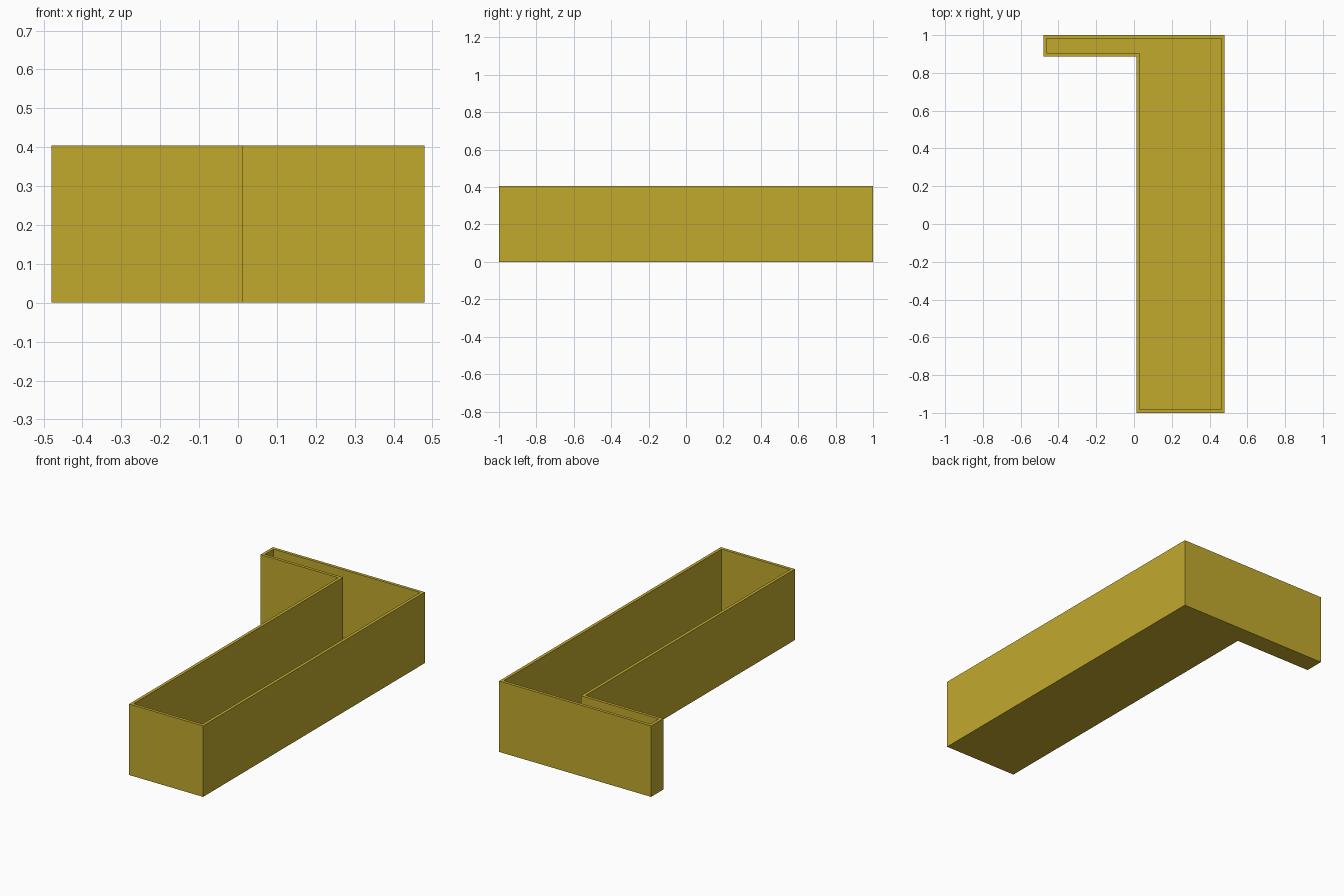
import bpy, bmesh

if "Cube" in bpy.data.objects:
    bpy.data.objects.remove(bpy.data.objects["Cube"])

HEIGHT, WALL, FLOOR = 0.405, 0.0175, 0.0175
# L-shaped footprint, counter-clockwise
OUTLINE = [(0.012, -1), (0.48, -1), (0.48, 1), (-0.48, 1), (-0.48, 0.888), (0.012, 0.888)]


def inset(points, d):
    """Move every edge of a right-angled counter-clockwise outline inward by d."""
    result = []
    for i, (x, y) in enumerate(points):
        for a, b in ((points[i - 1], (x, y)), ((x, y), points[(i + 1) % len(points)])):
            if abs(a[0] - b[0]) < 1e-6:          # edge along y shifts in x
                nx = x + (-d if b[1] > a[1] else d)
            else:                                # edge along x shifts in y
                ny = y + (d if b[0] > a[0] else -d)
        result.append((nx, ny))
    return result


bm = bmesh.new()


def ring(points, z):
    return [bm.verts.new((x, y, z)) for x, y in points]


def bridge(a, b):
    n = len(a)
    for i in range(n):
        j = (i + 1) % n
        bm.faces.new((a[i], a[j], b[j], b[i]))


# Outer wall, rim, inner wall, then underside and inner floor
inner = inset(OUTLINE, WALL)
rings = [ring(OUTLINE, 0), ring(OUTLINE, HEIGHT), ring(inner, HEIGHT), ring(inner, FLOOR)]
for lower, upper in zip(rings, rings[1:]):
    bridge(lower, upper)
bm.faces.new(rings[0][::-1])
bm.faces.new(rings[-1])
bmesh.ops.recalc_face_normals(bm, faces=bm.faces)

mesh = bpy.data.meshes.new("open_tray")
bm.to_mesh(mesh)
bm.free()
tray = bpy.data.objects.new("open_tray", mesh)
bpy.context.collection.objects.link(tray)

gold = bpy.data.materials.new("mustard_gold")
gold.diffuse_color = (0.54, 0.40, 0.027, 1)
gold.use_nodes = True
gold.node_tree.nodes["Principled BSDF"].inputs["Base Color"].default_value = gold.diffuse_color
mesh.materials.append(gold)
